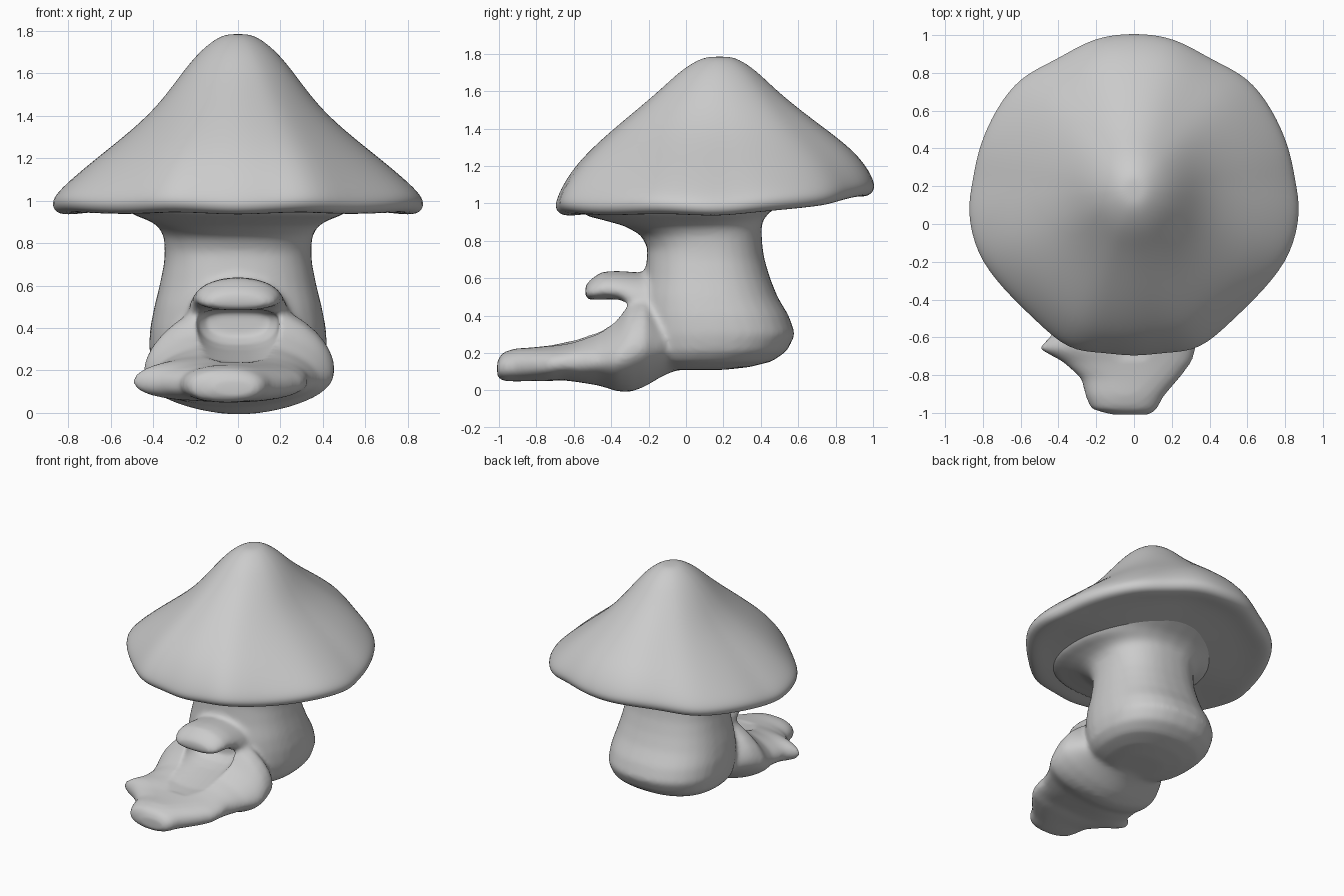
import bpy, bmesh, math
from mathutils import Vector

if "Cube" in bpy.data.objects:
    bpy.data.objects.remove(bpy.data.objects["Cube"])


def loft(bm, rings):
    """Skin a list of equal-length closed rings and close both ends."""
    loops = [[bm.verts.new(p) for p in r] for r in rings]
    n = len(loops[0])
    for a, b in zip(loops, loops[1:]):
        for i in range(n):
            j = (i + 1) % n
            bm.faces.new((a[i], a[j], b[j], b[i]))
    bm.faces.new(loops[0])
    bm.faces.new(loops[-1])


def unit_loop(power, n=32):
    """Superellipse outline with unit half-axes."""
    pts = []
    for i in range(n):
        c, s = math.cos(math.tau * i / n), math.sin(math.tau * i / n)
        pts.append((math.copysign(abs(c) ** (2 / power), c),
                    math.copysign(abs(s) ** (2 / power), s)))
    return pts


def slice_y(y, xl, xr, zb, zt, mid=0.45, power=2.3):
    """Upright cross-section at a given y, widest at fraction mid of its height."""
    zm = zb + mid * (zt - zb)
    return [Vector(((xl + xr) / 2 + u * (xr - xl) / 2, y,
                    zm + v * ((zt - zm) if v > 0 else (zm - zb))))
            for u, v in unit_loop(power)]


def slice_z(z, hw, yf, yb):
    """Horizontal cross-section of the stem."""
    return [Vector((u * hw, (yf + yb) / 2 + v * (yb - yf) / 2, z))
            for u, v in unit_loop(2.4)]


def finish(name, bm):
    bmesh.ops.recalc_face_normals(bm, faces=bm.faces)
    for f in bm.faces:
        f.smooth = True
    me = bpy.data.meshes.new(name)
    bm.to_mesh(me)
    bm.free()
    ob = bpy.data.objects.new(name, me)
    bpy.context.collection.objects.link(ob)
    return ob


# Cap: round near the peak, lobed at the rim, fuller front-to-back than sideways
half = [(.22, .985), (.41, .865), (.60, .785), (.735, .61), (.83, .40), (.86, .22), (.89, .07),
        (.84, -.16), (.70, -.34), (.52, -.51), (.345, -.67), (.17, -.675)]
outline = [(0, 1.01)] + half + [(0, -.70)] + [(-x, y) for x, y in reversed(half)]
# (z, sideways scale, lengthwise scale); the last five rings are the underside
cap_profile = [(1.785, .04, .05), (1.775, .10, .12), (1.71, .20, .24), (1.61, .295, .36),
               (1.5, .385, .51), (1.4, .485, .65), (1.3, .615, .78), (1.2, .76, .89),
               (1.1, .90, .965), (1.03, .985, 1.0), (.985, 1.0, 1.01), (.945, .975, .98),
               (.937, .90, .90), (.95, .78, .78), (.955, .5, .5), (.97, .1, .1)]
bm = bmesh.new()
rings = []
for k, (z, sx, sy) in enumerate(cap_profile):
    ring = []
    for x, y in outline:
        d = Vector((x, y - .15))
        c = d.normalized()
        s = sx + (sy - sx) * abs(c.y) ** 1.5
        oval = c / math.sqrt((c.x / (.875 * sx)) ** 2 + (c.y / (.85 * sy)) ** 2)
        p = oval.lerp(d * s, s ** 1.6)
        fade = s ** 3 if k < 11 else min(1, s * 1.3)
        lift = .1 * fade * max(0, d.y / .85) ** 2
        wave = .012 * s ** 6 * math.cos(8 * math.atan2(c.x, -c.y))
        ring.append(Vector((p.x, .15 + .03 * (1 - s) + p.y, z + lift - wave)))
    rings.append(ring)
loft(bm, rings)
cap = finish("mushroom_cap", bm)
sub = cap.modifiers.new("round", 'SUBSURF')
sub.levels = sub.render_levels = 2

# Stem with swollen foot and a top that flares out under the cap
bm = bmesh.new()
loft(bm, [slice_z(*r) for r in [
    (.11, .16, -.1, .2), (.125, .26, -.15, .34), (.155, .35, -.2, .46), (.21, .40, -.23, .54),
    (.3, .42, -.25, .585), (.4, .415, -.25, .55), (.5, .395, -.24, .49), (.6, .37, -.22, .45),
    (.7, .35, -.21, .42), (.76, .345, -.205, .41), (.83, .35, -.24, .405), (.88, .375, -.33, .405),
    (.91, .43, -.44, .412), (.935, .5, -.54, .43), (.97, .53, -.56, .47), (1.01, .53, -.54, .55),
    (1.04, .5, -.5, .62)]])

# Tongue-shaped porch with cheeks: (y, left, right, bottom, top)
loft(bm, [slice_y(*r) for r in [
    (-1.01, -.12, .09, .07, .16), (-.98, -.23, .125, .05, .205), (-.91, -.26, .16, .048, .225),
    (-.82, -.28, .24, .05, .23), (-.73, -.38, .31, .05, .24), (-.66, -.51, .33, .055, .255),
    (-.58, -.43, .335, .045, .275)]] +
    [slice_y(*r, mid=.4, power=1.8) for r in [
        (-.46, -.42, .39, .025, .335), (-.37, -.44, .45, -.005, .41), (-.30, -.45, .46, -.01, .51),
        (-.22, -.42, .45, .02, .54), (-.12, -.36, .37, .08, .45), (-.02, -.2, .2, .12, .3)]])

# Hood above the doorway
loft(bm, [slice_y(*r, mid=.3, power=2.0) for r in [
    (-.54, -.13, .13, .495, .56), (-.51, -.18, .18, .48, .595), (-.45, -.205, .205, .485, .635),
    (-.37, -.215, .215, .48, .64), (-.29, -.23, .23, .43, .635), (-.12, -.24, .24, .38, .62)]])
body = finish("stem_and_porch", bm)

# Doorway hollow with a sloping floor (helper)
bm = bmesh.new()
loft(bm, [slice_y(*r, mid=.7, power=2.5) for r in [
    (-.72, -.2, .2, .235, .4), (-.6, -.24, .24, .24, .48),
    (-.45, -.215, .215, .275, .487), (-.36, -.2, .2, .295, .492), (-.28, -.19, .19, .32, .49),
    (-.23, -.15, .15, .36, .475)]])
cutter = finish("doorway_cutter", bm)
cutter.hide_render = True
cutter.display_type = 'WIRE'


# Fuse, hollow and soften the body
def remesh(name):
    m = body.modifiers.new(name, 'REMESH')
    m.mode = 'VOXEL'
    m.voxel_size = .014
    m.use_smooth_shade = True


remesh("fuse")
pre = body.modifiers.new("blend", 'SMOOTH')
pre.factor = .5
pre.iterations = 14
cut = body.modifiers.new("doorway", 'BOOLEAN')
cut.operation = 'DIFFERENCE'
cut.object = cutter
remesh("even")
soft = body.modifiers.new("soften", 'SMOOTH')
soft.factor = .5
soft.iterations = 5
